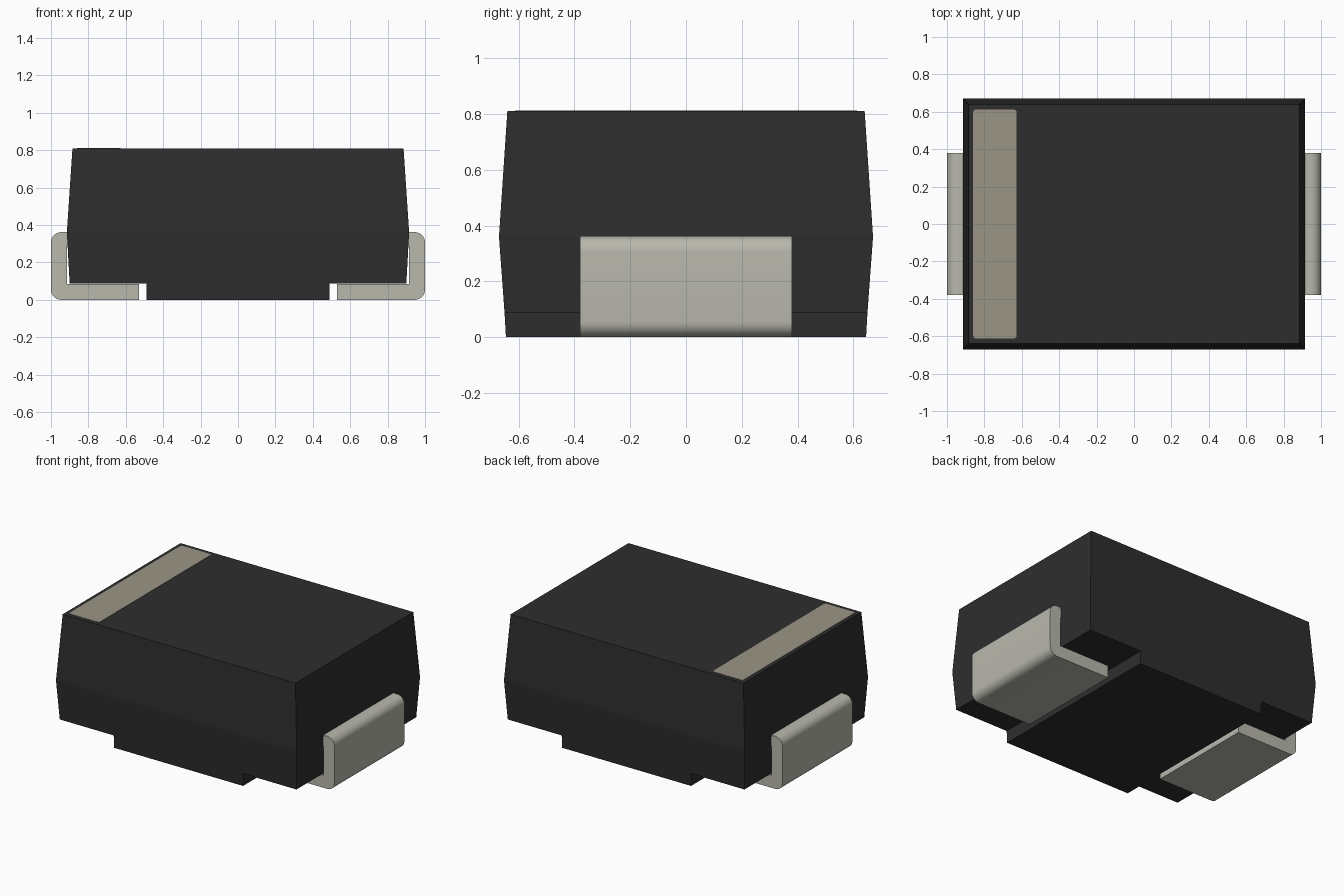
import bpy, bmesh, math

cube = bpy.data.objects.get("Cube")
if cube:
    bpy.data.objects.remove(cube, do_unlink=True)


def material(name, rgb):
    m = bpy.data.materials.new(name)
    m.use_nodes = True
    m.diffuse_color = (*rgb, 1)
    m.node_tree.nodes["Principled BSDF"].inputs["Base Color"].default_value = (*rgb, 1)
    return m


black = material("black plastic", (0.027, 0.027, 0.027))
metal = material("tinned metal", (0.48, 0.48, 0.42))
beige = material("beige marking", (0.33, 0.30, 0.24))


def finish(name, bm, mat):
    bmesh.ops.recalc_face_normals(bm, faces=bm.faces[:])
    me = bpy.data.meshes.new(name)
    bm.to_mesh(me)
    bm.free()
    me.materials.append(mat)
    ob = bpy.data.objects.new(name, me)
    bpy.context.collection.objects.link(ob)
    return ob


def loft(name, sections, mat):
    """Stack of centred rectangles (half x, half y, z), closed at both ends."""
    bm = bmesh.new()
    rings = [[bm.verts.new((sx * hx, sy * hy, z))
              for sx, sy in ((-1, -1), (1, -1), (1, 1), (-1, 1))]
             for hx, hy, z in sections]
    for a, b in zip(rings, rings[1:]):
        for i in range(4):
            j = (i + 1) % 4
            bm.faces.new((a[i], a[j], b[j], b[i]))
    bm.faces.new(rings[0][::-1])
    bm.faces.new(rings[-1])
    return finish(name, bm, mat)


def arc(cx, cz, r, start, end, steps=8):
    return [(cx + r * math.cos(math.radians(start + (end - start) * i / steps)),
             cz + r * math.sin(math.radians(start + (end - start) * i / steps)))
            for i in range(steps + 1)]


# Moulded body with a tapered top and bottom half, and the raised pad below
loft("body", [(0.90, 0.65, 0.087), (0.915, 0.67, 0.36), (0.885, 0.64, 0.81)], black)
loft("bottom_pad", [(0.49, 0.645, 0.0), (0.49, 0.65, 0.087)], black)

# Folded leads: tab from the body, down the side and under the body
T, R, HALF = 0.085, 0.055, 0.38
profile = ([(0.53, 0.0)] + arc(1 - R, R, R, -90, 0)
           + arc(1 - R, 0.362 - R, R, 0, 90)
           + [(0.86, 0.362), (0.86, 0.29), (0.915, 0.29)]
           + [(0.915, T), (0.53, T)])
for side, label in ((1, "left"), (-1, "right")):
    bm = bmesh.new()
    ends = [[bm.verts.new((side * x, y, z)) for x, z in profile] for y in (-HALF, HALF)]
    n = len(profile)
    for i in range(n):
        j = (i + 1) % n
        bm.faces.new((ends[0][i], ends[0][j], ends[1][j], ends[1][i]))
    for ring in ends:
        bm.faces.new(ring)
    lead = finish(label + "_lead", bm, metal)
    bpy.ops.object.select_all(action="DESELECT")
    lead.select_set(True)
    bpy.context.view_layer.objects.active = lead
    bpy.ops.object.shade_smooth_by_angle(angle=math.radians(30))

# Polarity band: thin plate with slightly rounded corners
x0, x1, y1, r = -0.86, -0.628, 0.612, 0.015
outline = (arc(x1 - r, y1 - r, r, 0, 90, 4) + arc(x0 + r, y1 - r, r, 90, 180, 4)
           + arc(x0 + r, -y1 + r, r, 180, 270, 4) + arc(x1 - r, -y1 + r, r, 270, 360, 4))
bm = bmesh.new()
base = bm.faces.new([bm.verts.new((x, y, 0.808)) for x, y in outline])
top = bmesh.ops.extrude_face_region(bm, geom=[base])
bmesh.ops.translate(bm, vec=(0, 0, 0.004),
                    verts=[v for v in top["geom"] if isinstance(v, bmesh.types.BMVert)])
finish("polarity_band", bm, beige)
